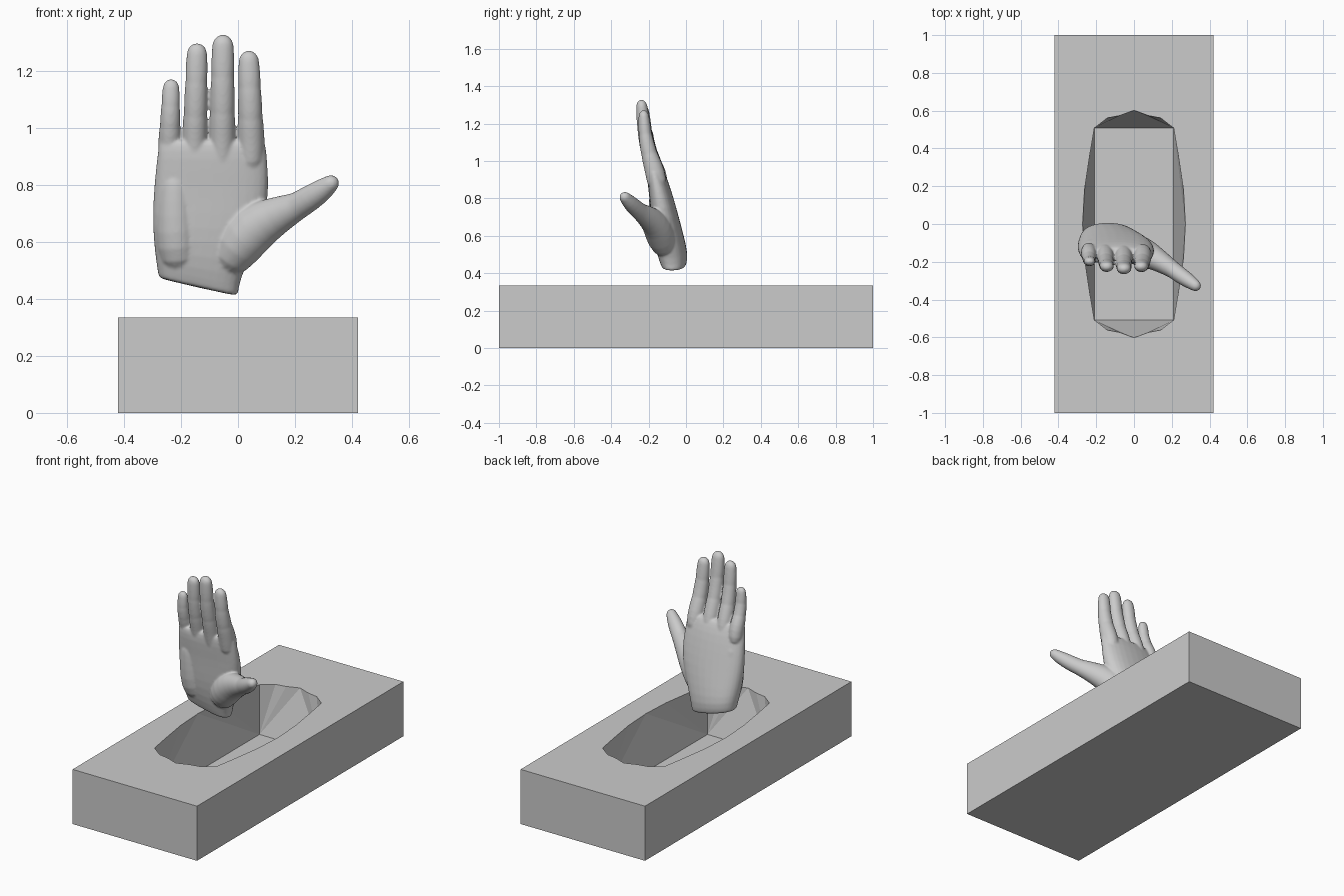
import bpy, bmesh, math
from mathutils import Vector

if "Cube" in bpy.data.objects:
    bpy.data.objects.remove(bpy.data.objects["Cube"])


def make_object(name, bm):
    bmesh.ops.recalc_face_normals(bm, faces=bm.faces)
    mesh = bpy.data.meshes.new(name)
    bm.to_mesh(mesh)
    bm.free()
    ob = bpy.data.objects.new(name, mesh)
    bpy.context.collection.objects.link(ob)
    return ob


# --- Base block with a flared recess: one quarter, mirrored twice ---
W, L, H, FLOOR = 0.422, 1.0, 0.335, 0.03
CX, CY = 0.21, 0.508
rim = [(0, .602), (.075, .574), (.14, .562), (CX, CY),
       (.235, .36), (.262, .18), (.272, 0)]
bm = bmesh.new()


def face(*pts):
    bm.faces.new([bm.verts.new(p) for p in pts])


top = [(x, y, H) for x, y in rim]
corner, end_mid, side_mid = (CX, CY, FLOOR), (0, CY, FLOOR), (CX, 0, FLOOR)
# top surface, in two pieces
face(*top[3:], (W, 0, H), (W, L, H))
face(*reversed(top[:4]), (0, L, H), (W, L, H))
# recess walls and floor
for p, q in zip(top, top[1:]):
    face(p, q, corner)
face(top[0], corner, end_mid)
face(top[-1], side_mid, corner)
face((0, 0, FLOOR), side_mid, corner, end_mid)
# outside and underside
face((W, 0, H), (W, L, H), (W, L, 0), (W, 0, 0))
face((W, L, H), (0, L, H), (0, L, 0), (W, L, 0))
face((0, 0, 0), (W, 0, 0), (W, L, 0), (0, L, 0))
bmesh.ops.remove_doubles(bm, verts=bm.verts, dist=1e-4)
block = make_object("recessed_base_block", bm)
mirror = block.modifiers.new("Mirror", 'MIRROR')
mirror.use_axis = (True, True, False)

# --- Hand: overlapping lofts fused into one smooth skin ---
bm = bmesh.new()
N = 16


def loft(rings):
    loops = [[bm.verts.new(p) for p in r] for r in rings]
    for a, b in zip(loops, loops[1:]):
        for i in range(N):
            j = (i + 1) % N
            bm.faces.new((a[i], a[j], b[j], b[i]))
    bm.faces.new(loops[0][::-1])
    bm.faces.new(loops[-1])


def tube(path):
    """Rounded-tip tube through (centre, width radius, depth radius)."""
    path = [(Vector(c), a, b) for c, a, b in path]
    c, a, b = path[-1]
    t = (c - path[-2][0]).normalized()
    for k in (25, 50, 70, 84):
        k = math.radians(k)
        path.append((c + t * a * math.sin(k), a * math.cos(k), b * math.cos(k)))
    rings = []
    for i, (c, a, b) in enumerate(path):
        t = (path[min(i + 1, len(path) - 1)][0] - path[max(i - 1, 0)][0]).normalized()
        u = Vector((0, 1, 0)).cross(t).normalized()
        v = t.cross(u)
        rings.append([c + u * a * math.cos(2 * math.pi * k / N)
                      + v * b * math.sin(2 * math.pi * k / N) for k in range(N)])
    loft(rings)


# palm and wrist: left x, left z, right x, right z, front y, back y
palm = [(-.281, .472, .002, .408, -.130, .000),
        (-.281, .478, .002, .414, -.132, .003),
        (-.290, .530, .010, .470, -.155, .014),
        (-.300, .610, .060, .580, -.178, -.008),
        (-.304, .700, .105, .700, -.188, -.036),
        (-.298, .800, .112, .800, -.195, -.064),
        (-.288, .900, .106, .900, -.208, -.095),
        (-.280, .945, .100, .945, -.205, -.118),
        (-.276, .960, .096, .960, -.195, -.128)]
rings = []
for xl, zl, xr, zr, yf, yb in palm:
    ring = []
    for k in range(N):
        c, s = math.cos(2 * math.pi * k / N), math.sin(2 * math.pi * k / N)
        c = math.copysign(abs(c) ** .8, c)
        s = math.copysign(abs(s) ** .8, s)
        ring.append(((xl + xr) / 2 + c * (xr - xl) / 2,
                     (yf + yb) / 2 + s * (yb - yf) / 2 - .012 * c * c,
                     (zl + zr) / 2 + c * (zr - zl) / 2))
    loft_ring = ring
    rings.append(loft_ring)
loft(rings)

# heel pad on the little-finger side
tube([((-.20, -.10, .50), .06, .05), ((-.215, -.122, .58), .075, .07),
      ((-.22, -.132, .70), .072, .068), ((-.22, -.14, .80), .06, .06)])

# fingers: base x, base y, tip x, tip y, tip z, base radius, tip radius
fingers = [(-.240, -.150, -.235, -.198, 1.172, .042, .030),
           (-.152, -.160, -.144, -.225, 1.298, .046, .037),
           (-.055, -.165, -.053, -.236, 1.328, .048, .039),
           (.046, -.165, .038, -.225, 1.272, .050, .037)]
swell = [(0, 1), (.18, 1.0), (.30, .99), (.34, .94), (.38, .99), (.52, .99),
         (.65, 1.0), (.69, .95), (.73, 1.0), (.85, 1.03), (1, 1)]
for bx, by, tx, ty, tz, rb, rt in fingers:
    bz = .94
    path = [((bx, by + .018, .84), rb * .95, rb * 1.1)]
    for f, s in swell:
        r = (rb + (rt - rb) * f) * s
        bend = .022 * math.sin(math.pi * f)
        path.append(((bx + (tx - bx) * f, by + (ty - by) * f - bend * .6,
                      bz + (tz - rt - bz) * f), r, r * (1.08 - .28 * f)))
    tube(path)

# thumb and its muscle mound
tube([((-.06, -.09, .50), .065, .06), ((.00, -.13, .59), .090, .085),
      ((.06, -.155, .655), .090, .078), ((.13, -.192, .69), .070, .060),
      ((.20, -.238, .722), .052, .047), ((.212, -.246, .728), .049, .045),
      ((.255, -.278, .755), .047, .044), ((.30, -.308, .785), .040, .038),
      ((.325, -.326, .805), .031, .031)])

hand = make_object("open_hand", bm)
hand.modifiers.new("Round", 'SUBSURF').levels = 1
hand.modifiers["Round"].render_levels = 1
remesh = hand.modifiers.new("Fuse", 'REMESH')
remesh.mode = 'VOXEL'
remesh.voxel_size = .0055
remesh.use_smooth_shade = True
relax = hand.modifiers.new("Relax", 'SMOOTH')
relax.factor = .5
relax.iterations = 8
